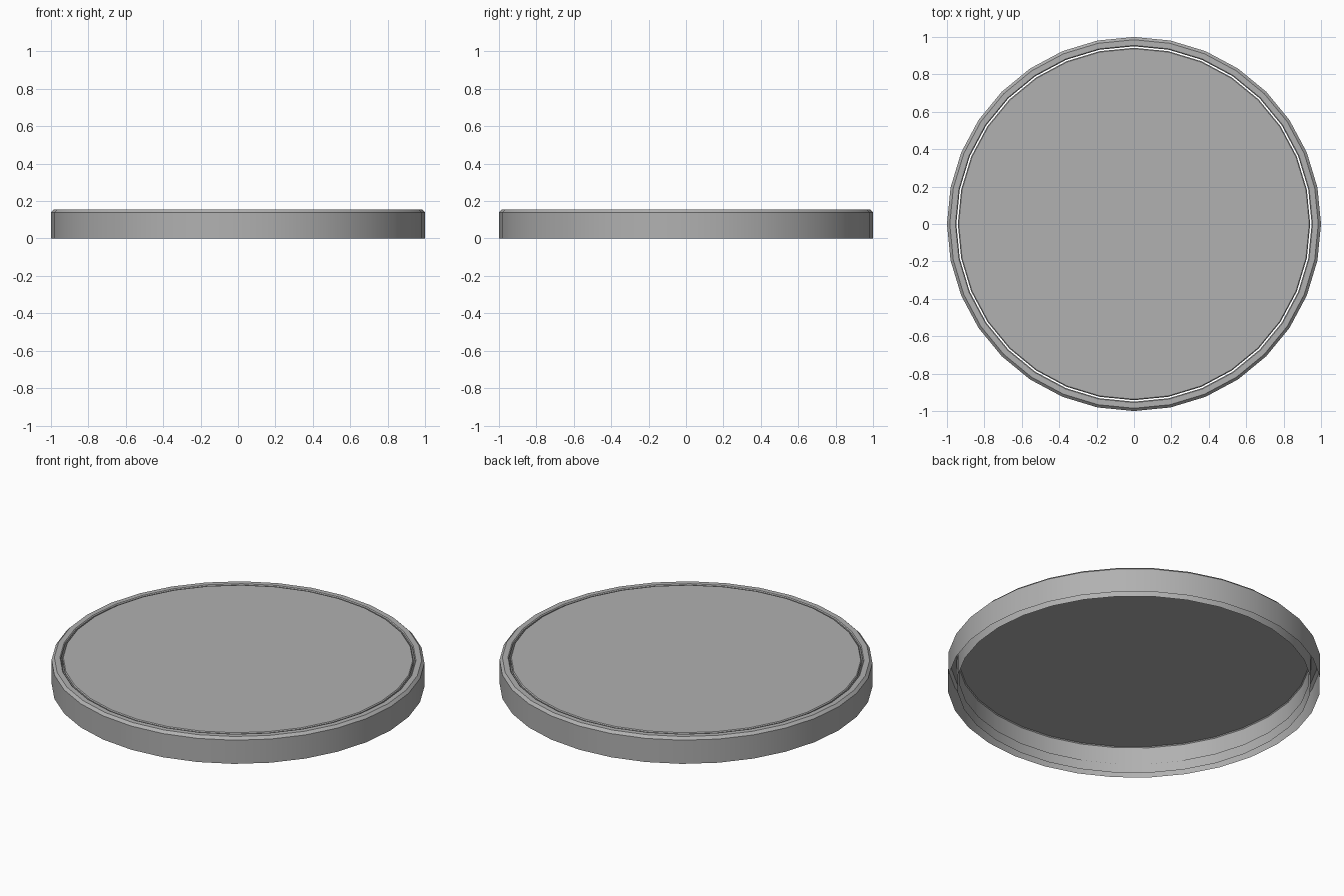
import bpy
import bmesh
from math import cos, sin, tau, radians

if "Cube" in bpy.data.objects:
    bpy.data.objects.remove(bpy.data.objects["Cube"])

SIDES = 32

# Mid-grey finish shared by both parts
grey = bpy.data.materials.new("mid_grey")
grey.diffuse_color = (0.44, 0.44, 0.44, 1.0)
grey.use_nodes = True
grey.node_tree.nodes["Principled BSDF"].inputs["Base Color"].default_value = grey.diffuse_color


def lathe(name, profile, cap_end=False):
    """Spin an open (radius, z) profile round z; optionally cap its last loop."""
    bm = bmesh.new()
    loops = [[bm.verts.new((r * cos(tau * i / SIDES), r * sin(tau * i / SIDES), z))
              for i in range(SIDES)] for r, z in profile]
    for a, b in zip(loops, loops[1:]):
        for i in range(SIDES):
            j = (i + 1) % SIDES
            bm.faces.new((a[i], a[j], b[j], b[i]))
    if cap_end:
        bm.faces.new(loops[-1])
    mesh = bpy.data.meshes.new(name)
    bm.to_mesh(mesh)
    bm.free()
    mesh.materials.append(grey)
    obj = bpy.data.objects.new(name, mesh)
    bpy.context.collection.objects.link(obj)
    bpy.ops.object.select_all(action='DESELECT')
    obj.select_set(True)
    bpy.context.view_layer.objects.active = obj
    bpy.ops.object.shade_smooth_by_angle(angle=radians(30))
    return obj


# Outer rim: thin shell, bevelled on top, open underneath
lathe("outer_rim", [(1.0, 0.0), (1.0, 0.14), (0.985, 0.155),
                    (0.955, 0.155), (0.95, 0.15), (0.95, 0.0)])

# Top plate: disc with a short skirt, separated from the rim by a narrow gap
lathe("top_plate", [(0.942, 0.05), (0.942, 0.15), (0.937, 0.155)], cap_end=True)
